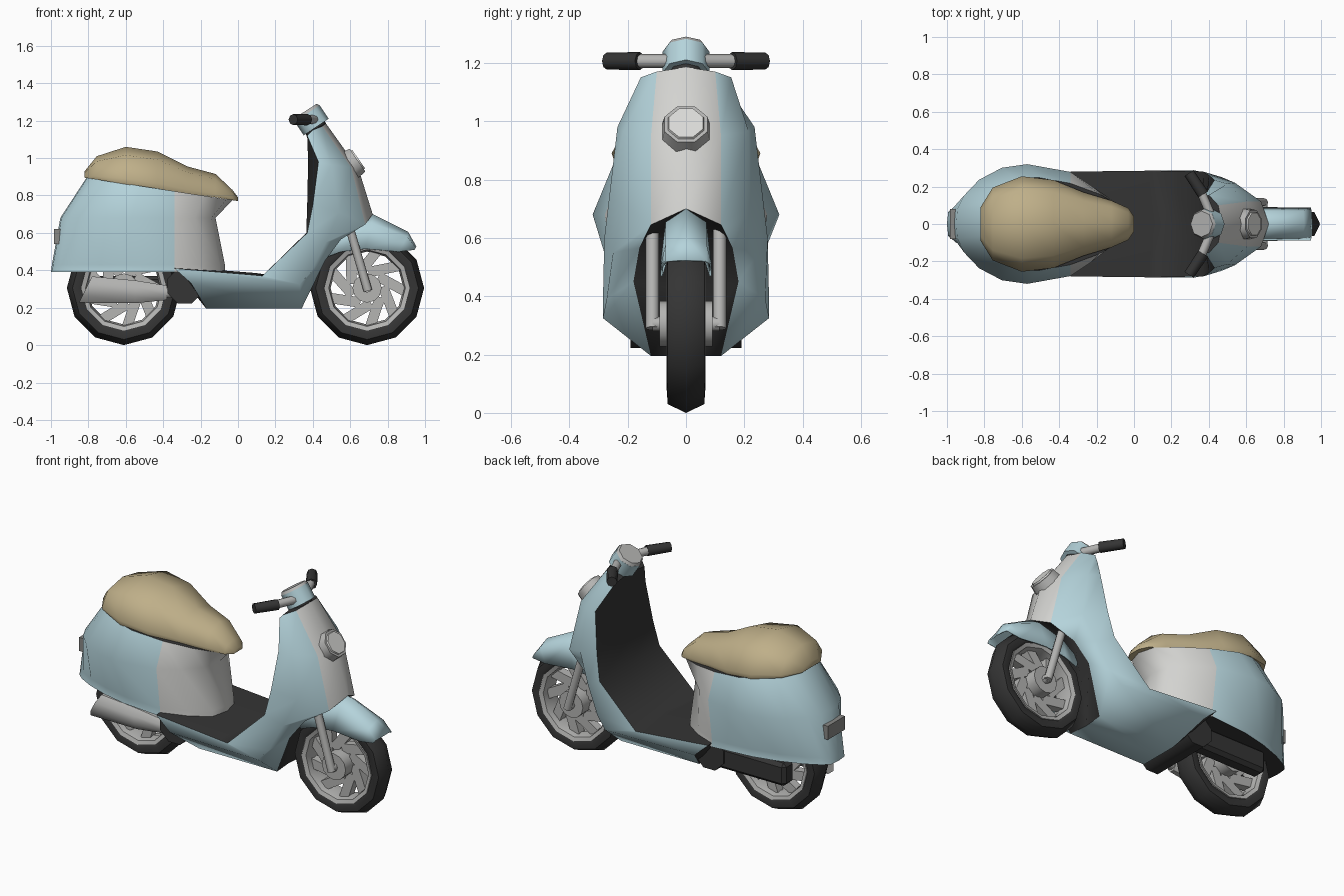
import bpy, bmesh, math
from mathutils import Vector, Matrix

if "Cube" in bpy.data.objects:
    bpy.data.objects.remove(bpy.data.objects["Cube"])

def colour(name, r, g, b):
    m = bpy.data.materials.new(name)
    m.diffuse_color = (r, g, b, 1)
    m.use_nodes = True
    m.node_tree.nodes["Principled BSDF"].inputs["Base Color"].default_value = m.diffuse_color
    return m

BLUE = colour("pale blue paint", .46, .655, .71)
PANEL = colour("light grey panel", .65, .65, .63)
METAL = colour("grey metal", .46, .46, .45)
BLACK = colour("black plastic", .035, .035, .035)
TAN = colour("tan leather", .52, .43, .25)
LENS = colour("headlight glass", .70, .70, .68)
TAIL = colour("tail light grey", .25, .25, .24)

def finish(name, bm, mats, angle=38):
    bmesh.ops.recalc_face_normals(bm, faces=bm.faces[:])
    me = bpy.data.meshes.new(name)
    bm.to_mesh(me)
    bm.free()
    for m in mats:
        me.materials.append(m)
    ob = bpy.data.objects.new(name, me)
    bpy.context.collection.objects.link(ob)
    bpy.ops.object.select_all(action='DESELECT')
    ob.select_set(True)
    bpy.context.view_layer.objects.active = ob
    bpy.ops.object.shade_smooth_by_angle(angle=math.radians(angle))
    return ob

def ring(half):
    """Closed mirrored section from a half section starting and ending on y = 0."""
    return half + [(x, -y, z) for x, y, z in reversed(half[1:-1])]

def loft(name, rings, mats, rule=lambda i, j: 0, caps=(0, 0), closed=True, loop=False, angle=60):
    bm = bmesh.new()
    rows = [[bm.verts.new(p) for p in r] for r in rings]
    n = len(rows[0])
    for i in range(len(rows) - (0 if loop else 1)):
        a, b = rows[i], rows[(i + 1) % len(rows)]
        for k in range(n if closed else n - 1):
            l = (k + 1) % n
            f = bm.faces.new((a[k], a[l], b[l], b[k]))
            f.material_index = rule(i, min(k, n - 1 - k))
    if caps and not loop:
        for r, c in ((rows[0], caps[0]), (rows[-1], caps[1])):
            bm.faces.new(r).material_index = c
    return finish(name, bm, mats, angle)

def tube(name, p, q, r1, r2, mat, n=8, cap_mat=None, spin=0):
    p, q = Vector(p), Vector(q)
    d = q - p
    M = Matrix.Translation((p + q) / 2) @ d.to_track_quat('Z', 'Y').to_matrix().to_4x4() @ Matrix.Rotation(spin, 4, 'Z')
    bm = bmesh.new()
    bmesh.ops.create_cone(bm, cap_ends=True, segments=n, radius1=r1, radius2=r2, depth=d.length, matrix=M)
    if cap_mat:
        bm.normal_update()
        for f in bm.faces:
            if f.normal.dot(d.normalized()) > .9:
                f.material_index = 1
    return finish(name, bm, [mat, cap_mat or mat], 50)

def box(name, lo, hi, mat, bevel=0):
    lo, hi = Vector(lo), Vector(hi)
    bm = bmesh.new()
    bmesh.ops.create_cube(bm, size=1, matrix=Matrix.Translation((lo + hi) / 2) @ Matrix.Diagonal((hi - lo).to_4d()))
    if bevel:
        bmesh.ops.bevel(bm, geom=bm.edges[:], offset=bevel, segments=1, affect='EDGES')
    return finish(name, bm, [mat], 20)

def lathe(name, profile, cx, cz, mat, n=12):
    rings = []
    for s in range(n):
        a = 2 * math.pi * s / n
        rings.append([(cx + r * math.cos(a), y, cz + r * math.sin(a)) for r, y in profile])
    return loft(name, rings, [mat], loop=True)

# Wheels: tyre, rim, hub and swirled spokes
def wheel(side, cx, cz):
    lathe(side + "_tyre", [(.215, .05), (.24, .065), (.275, .063), (.305, 0), (.275, -.063), (.24, -.065), (.215, -.05)], cx, cz, BLACK)
    lathe(side + "_rim", [(.228, .066), (.205, .058), (.195, 0), (.205, -.058), (.228, -.066)], cx, cz, METAL)
    tube(side + "_hub", (cx, -.09, cz), (cx, .09, cz), .078, .078, METAL, 12)
    bm = bmesh.new()
    for s in range(9):
        M = (Matrix.Translation((cx, 0, cz)) @ Matrix.Rotation(2 * math.pi * s / 9, 4, 'Y')
             @ Matrix.Translation((.135, 0, .02)) @ Matrix.Rotation(.5, 4, 'Y') @ Matrix.Diagonal((.17, .05, .055, 1)))
        bmesh.ops.create_cube(bm, size=1, matrix=M)
    finish(side + "_spokes", bm, [METAL])

wheel("front", .69, .305)
wheel("rear", -.61, .305)

# Leg shield and footboard: sections run from rider-side centre, round the edge, to the outer centre
shell = [
    [(.37, 0, 1.14), (.37, .14, 1.12), (.40, .155, 1.15), (.45, .10, 1.17), (.47, 0, 1.185)],
    [(.375, 0, .98), (.43, .235, .98), (.50, .215, .965), (.605, .12, .95), (.645, 0, .94)],
    [(.37, 0, .75), (.40, .262, .75), (.54, .22, .71), (.68, .12, .645), (.72, 0, .70)],
    [(.365, 0, .60), (.37, .28, .60), (.47, .25, .55), (.55, .16, .565), (.45, 0, .62)],
    [(.20, 0, .37), (.13, .285, .37), (.39, .272, .39), (.465, .18, .45), (.36, 0, .42)],
    [(.10, 0, .385), (.08, .285, .375), (.33, .285, .325), (.34, .12, .195), (.33, 0, .195)],
    [(-.34, 0, .42), (-.34, .28, .41), (-.25, .28, .33), (-.17, .12, .195), (-.17, 0, .195)],
]
def shell_rule(i, j):
    if j == 0:
        return 1
    if j < 3:
        return 0
    return 2 if i < 2 else 1 if i < 5 else 0
loft("leg_shield_and_footboard", [ring(h) for h in shell], [BLUE, BLACK, PANEL], shell_rule, (1, 1), angle=66)

# Rear body: horizontal sections, split into blue and grey at a fixed x; lower sections taper to the rear
SPLIT = -.34
back = [(0, 0), (.01, .25), (.07, .48), (.2, .74), (.4, .94), (.62, 1), (1, .87)]
nose = [(.5, .64), (.9, .36), (1, 0)]
def body_ring(zb, zf, xb, xf, w, taper):
    pts = [(xb + t * (SPLIT - xb), w * (k + taper * (min(k, .2 + .72 * t) - k))) for t, k in back]
    pts += [(SPLIT + t * (xf - SPLIT), k * w) for t, k in nose]
    return ring([(x, y, zb + (zf - zb) * (x - xb) / (xf - xb)) for x, y in pts])
loft("rear_body", [body_ring(.39, .39, -1.0, -.07, .285, .6), body_ring(.43, .43, -.995, -.07, .28, .6),
                   body_ring(.68, .68, -.95, -.12, .32, 0), body_ring(.895, .775, -.81, -.03, .25, 0)],
     [BLUE, PANEL, BLACK], lambda i, j: 0 if j < len(back) - 1 else 1, (2, 2))

# Seat: cross sections along x
def seat_ring(x, top, bot, w):
    h = top - bot
    return ring([(x, 0, bot), (x, .96 * w, bot), (x, w, bot + .15 * h), (x, .72 * w, bot + .78 * h), (x, 0, top)])
loft("seat", [seat_ring(*s) for s in [(-.82, .93, .895, .09), (-.755, 1.01, .885, .195), (-.60, 1.06, .86, .255),
     (-.43, 1.035, .835, .235), (-.27, .955, .81, .17), (-.12, .915, .79, .125), (-.03, .83, .775, .085), (0, .79, .77, .04)]], [TAN])

# Front fender
rows = []
for xt, zt, xs, zs in [(.45, .55, .47, .47), (.55, .64, .55, .50), (.72, .70, .68, .515), (.91, .605, .86, .50), (.955, .525, .945, .512)]:
    half = [(xt, 0, zt), (xt - .005, .07, zt - .25 * (zt - zs)), (xs, .088, zs)]
    rows.append([(x, -y, z) for x, y, z in reversed(half[1:])] + half)
fender = loft("front_fender", rows, [BLUE], caps=None, closed=False)
fender.modifiers.new("thickness", 'SOLIDIFY').thickness = .008

# Steering head, neck, bars, grips and forks
tube("steering_neck", (.43, 0, 1.12), (.40, 0, 1.20), .06, .06, BLACK)
tube("steering_head", (.418, 0, 1.166), (.370, 0, 1.238), .08, .08, BLUE, 8)
tube("gauge_cap", (.370, 0, 1.238), (.361, 0, 1.252), .08, .07, METAL, 8)
for s, side in ((1, "left"), (-1, "right")):
    tube(side + "_handlebar", (.41, s * .05, 1.206), (.355, s * .18, 1.206), .024, .024, METAL)
    tube(side + "_grip", (.37, s * .158, 1.206), (.295, s * .272, 1.206), .031, .029, BLACK)
    tube(side + "_fork", (.59, s * .115, .65), (.695, s * .115, .29), .023, .023, METAL)
tube("front_axle", (.69, -.115, .305), (.69, .115, .305), .025, .025, METAL)

# Headlight
c, d = Vector((.632, 0, .985)), Vector((.82, 0, .57)).normalized()
tube("headlight_rim", c - d * .04, c + d * .008, .088, .08, METAL, 8, spin=math.pi / 8)
tube("headlight_lens", c, c + d * .016, .07, .064, LENS, 8, spin=math.pi / 8)

# Tail light, engine and drive case
box("tail_light", (-.985, -.08, .54), (-.93, .08, .62), TAIL)
tube("engine_block", (-.285, -.19, .315), (-.285, .19, .315), .1, .1, BLACK, 8, spin=math.pi / 8)
box("drive_case", (-.77, .085, .235), (-.25, .18, .37), BLACK, .02)

# Exhaust: tapered muffler with a slanted rear end
def muffler_ring(x, z, r, slant):
    a = [2 * math.pi * k / 8 + math.pi / 8 for k in range(8)]
    return [(x + slant * r * math.sin(t), -.14 + .8 * r * math.cos(t), z + r * math.sin(t)) for t in a]
loft("exhaust_muffler", [muffler_ring(-.815, .297, .076, .5), muffler_ring(-.55, .285, .066, 0),
                         muffler_ring(-.38, .28, .042, 0)], [METAL], angle=50)
tube("exhaust_pipe", (-.39, -.14, .28), (-.33, -.135, .285), .03, .03, METAL)
